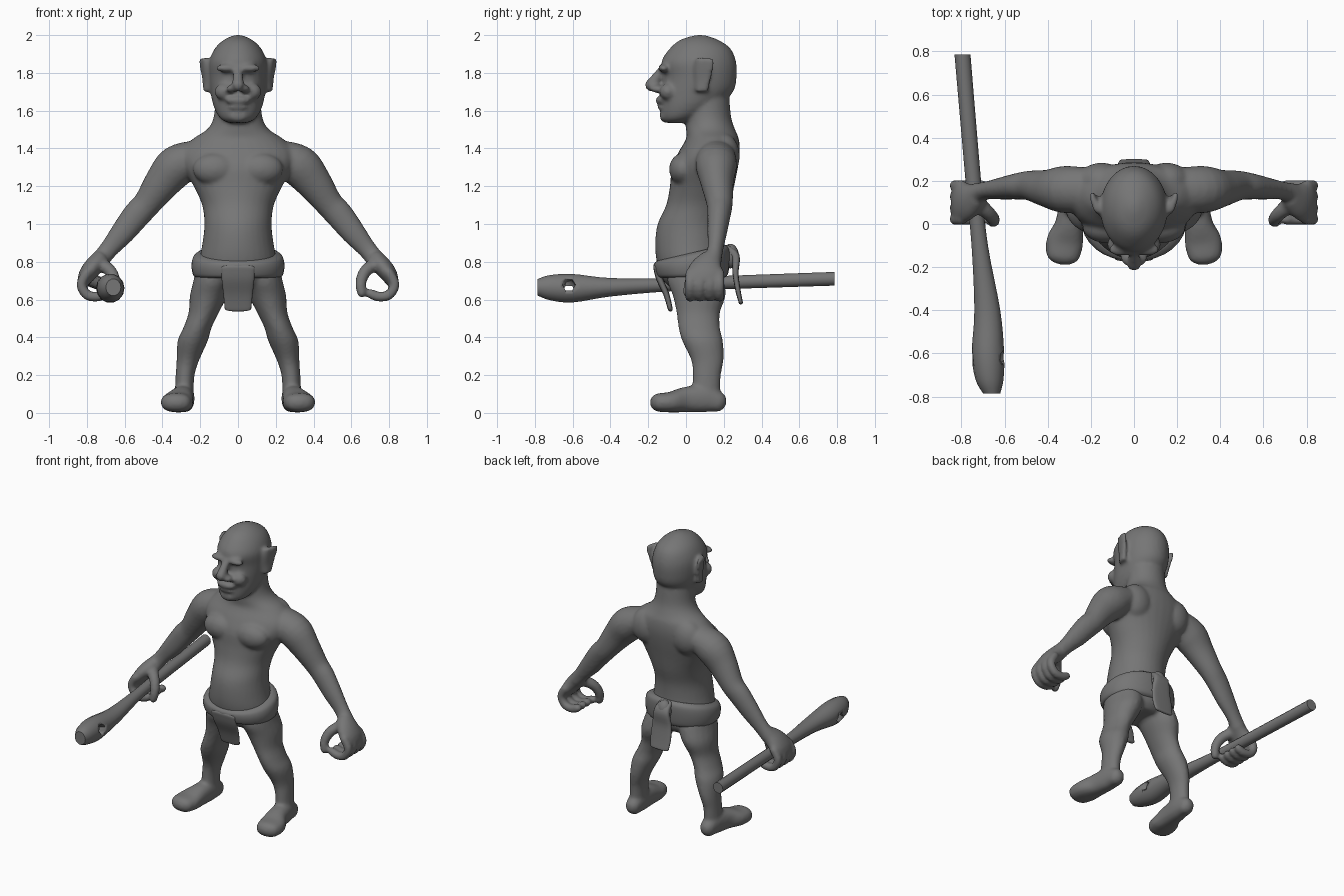
import bpy, bmesh, math
from mathutils import Vector, Matrix

if "Cube" in bpy.data.objects:
    bpy.data.objects.remove(bpy.data.objects["Cube"])

skin = bpy.data.materials.new("stone_grey")
skin.diffuse_color = (0.18, 0.18, 0.18, 1)
skin.use_nodes = True
skin.node_tree.nodes["Principled BSDF"].inputs["Base Color"].default_value = skin.diffuse_color


def spline(st, steps):
    """Catmull-Rom interpolation through the stations."""
    out = []
    for i in range(len(st) - 1):
        a, b, c, d = st[max(i - 1, 0)], st[i], st[i + 1], st[min(i + 2, len(st) - 1)]
        for k in range(steps):
            t = k / steps
            out.append([0.5 * (2 * q + (r - p) * t + (2 * p - 5 * q + 4 * r - s) * t * t
                               + (3 * q - p - 3 * r + s) * t ** 3)
                        for p, q, r, s in zip(a, b, c, d)])
    return out + [list(st[-1])]


def tube(bm, st, ref=(1, 0, 0), axis=None, rounded=False, power=1.0, n=20, steps=4):
    """Loft through stations (x, y, z, radius along ref, other radius)."""
    pts = spline(st, steps)
    rings = []
    for i, p in enumerate(pts):
        a, b = pts[max(i - 1, 0)], pts[min(i + 1, len(pts) - 1)]
        t = Vector(axis) if axis else (Vector(b[:3]) - Vector(a[:3])).normalized()
        rings.append((Vector(p[:3]), t, p[3], p[4]))
    if rounded:
        for end, sign in ((0, -1), (-1, 1)):
            c, t, ru, rv = rings[end]
            caps = [(c + t * sign * min(ru, rv) * math.sin(w), t, ru * math.cos(w), rv * math.cos(w))
                    for w in (0.4, 0.8, 1.15, 1.4)]
            rings = caps[::-1] + rings if end == 0 else rings + caps
    loops = []
    for c, t, ru, rv in rings:
        u = Vector(ref)
        u = (u - t * u.dot(t)).normalized()
        v = t.cross(u)
        loop = []
        for k in range(n):
            w = math.tau * k / n
            cu, sv = math.cos(w), math.sin(w)
            cu = math.copysign(abs(cu) ** power, cu)
            sv = math.copysign(abs(sv) ** power, sv)
            loop.append(bm.verts.new(c + u * cu * ru + v * sv * rv))
        loops.append(loop)
    for a, b in zip(loops, loops[1:]):
        for k in range(n):
            bm.faces.new((a[k], a[(k + 1) % n], b[(k + 1) % n], b[k]))
    bm.faces.new(loops[0][::-1])
    bm.faces.new(loops[-1])


def levels(bm, rows, power=1.0):
    """Stack of horizontal ovals: (z, half width, front y, back y)."""
    tube(bm, [(0, (f + b) / 2, z, w, (b - f) / 2) for z, w, f, b in rows],
         axis=(0, 0, 1), power=power, n=32)


def blob(bm, centre, radii):
    bmesh.ops.create_uvsphere(bm, u_segments=20, v_segments=12, radius=1,
                              matrix=Matrix.Translation(centre) @ Matrix.Diagonal((*radii, 1)))


def finish(bm, name, angle=60):
    bmesh.ops.recalc_face_normals(bm, faces=bm.faces)
    me = bpy.data.meshes.new(name)
    bm.to_mesh(me)
    bm.free()
    me.materials.append(skin)
    me.shade_smooth()
    me.set_sharp_from_angle(angle=math.radians(angle))
    ob = bpy.data.objects.new(name, me)
    bpy.context.scene.collection.objects.link(ob)
    return ob


body = bmesh.new()
# leg and foot
tube(body, [(.12, .04, .78, .1, .13), (.13, .05, .7, .106, .15), (.155, .07, .62, .1, .14),
            (.182, .065, .53, .08, .115), (.215, .07, .45, .075, .11), (.24, .088, .38, .08, .108),
            (.265, .113, .28, .06, .086), (.28, .11, .2, .05, .075), (.285, .105, .1, .05, .075)],
     axis=(0, 0, -1))
tube(body, [(.285, .165, .06, .05, .055), (.288, .1, .075, .058, .072), (.3, 0, .07, .066, .068),
            (.32, -.08, .057, .086, .055), (.328, -.14, .055, .08, .05)], rounded=True, power=.85)
# arm and palm
tube(body, [(.2, .16, 1.37, .1, .08), (.32, .16, 1.31, .11, .11), (.40, .165, 1.22, .088, .096),
            (.48, .178, 1.11, .07, .075), (.535, .175, 1.05, .062, .074), (.61, .165, .955, .052, .065),
            (.685, .155, .865, .042, .05), (.73, .14, .81, .05, .05)], ref=(0, 1, 0), rounded=True)
tube(body, [(.72, .135, .82, .055, .05), (.765, .11, .775, .085, .05), (.80, .1, .73, .1, .045),
            (.82, .1, .69, .095, .033)], ref=(0, 1, 0))
# curled fingers and thumb
for y in (.178, .126, .074, .022):
    tube(body, [(x, y, z, .027, .027) for x, z in
                ((.80, .74), (.83, .68), (.80, .625), (.745, .615), (.705, .63))],
         ref=(0, 1, 0), rounded=True, n=12)
tube(body, [(.73, .1, .79, .04, .035), (.675, .05, .75, .034, .034), (.65, .02, .69, .03, .03),
            (.655, .01, .635, .026, .026)], ref=(0, 1, 0), rounded=True, n=12)
# ear
tube(body, [(.163, .085, 1.70, .035, .02), (.168, .09, 1.76, .042, .016), (.178, .095, 1.83, .054, .016),
            (.186, .1, 1.88, .05, .014)], ref=(.3, 1, 0), axis=(0, 0, 1), power=.8)
# chest muscle, shoulder blade, brow, cheek, nostril
blob(body, (.12, -.015, 1.29), (.12, .075, .085))
blob(body, (.15, .2, 1.36), (.11, .085, .12))
blob(body, (.06, -.118, 1.825), (.06, .03, .022))
blob(body, (.075, -.095, 1.70), (.05, .045, .045))
blob(body, (.035, -.155, 1.715), (.026, .035, .022))
# mirror the paired parts
dup = bmesh.ops.duplicate(body, geom=body.verts[:] + body.edges[:] + body.faces[:])["geom"]
bmesh.ops.scale(body, vec=(-1, 1, 1), verts=[g for g in dup if isinstance(g, bmesh.types.BMVert)])
# torso and neck
levels(body, [(.65, .12, -.06, .16), (.70, .2, -.12, .2), (.80, .205, -.155, .21), (.90, .188, -.163, .205),
              (1.0, .178, -.15, .21), (1.1, .19, -.105, .235), (1.2, .235, -.085, .255),
              (1.3, .29, -.075, .275), (1.38, .30, -.04, .285), (1.45, .24, .0, .28),
              (1.5, .165, .0, .26), (1.56, .13, .0, .24), (1.66, .12, .0, .23)])
# head
levels(body, [(1.535, .05, -.11, 0), (1.56, .095, -.13, .07), (1.62, .128, -.135, .17), (1.7, .146, -.13, .25),
              (1.78, .154, -.118, .268), (1.86, .153, -.13, .265), (1.93, .122, -.085, .235),
              (1.975, .075, -.03, .17), (2.0, .02, .05, .1)])
# nose, upper lip, lower lip, chin
tube(body, [(0, -.115, 1.83, .022, .02), (0, -.15, 1.785, .026, .025), (0, -.183, 1.735, .034, .036)],
     rounded=True)
blob(body, (0, -.128, 1.655), (.07, .035, .024))
blob(body, (0, -.128, 1.617), (.05, .025, .012))
blob(body, (0, -.105, 1.572), (.06, .035, .036))
ob = finish(body, "body")
rem = ob.modifiers.new("skin_blend", "REMESH")
rem.mode, rem.voxel_size, rem.use_smooth_shade = "VOXEL", 0.011, True
smo = ob.modifiers.new("soften", "SMOOTH")
smo.factor, smo.iterations = 0.5, 6

# waistband, rising towards the back
bm = bmesh.new()
levels(bm, [(.715, .215, -.14, .2), (.725, .238, -.158, .222), (.76, .246, -.17, .232),
            (.79, .235, -.17, .23), (.803, .205, -.155, .21)], power=.92)
for v in bm.verts:
    v.co.z += max(0, v.co.z - .715) / .09 * .24 * (v.co.y + .16)
finish(bm, "waistband")

# cloth flaps and knot
for name, st in (
        ("front_flap", [(0, -.155, .77, .09, .018), (0, -.14, .71, .087, .018), (0, -.105, .63, .078, .016),
                        (0, -.083, .55, .07, .013)]),
        ("back_flap", [(0, .215, .87, .045, .02), (0, .262, .83, .055, .022), (0, .262, .74, .07, .016),
                       (0, .275, .65, .075, .014), (0, .29, .585, .068, .011)])):
    bm = bmesh.new()
    tube(bm, st, rounded=True, power=.6)
    finish(bm, name)
bm = bmesh.new()
blob(bm, (0, .235, .83), (.05, .045, .065))
finish(bm, "back_knot")

# club with a pierced head
bm = bmesh.new()
tube(bm, [(-.795, .785, .71, .037, .037), (-.745, .2, .69, .036, .036), (-.715, -.1, .678, .038, .036),
          (-.68, -.4, .665, .06, .05), (-.677, -.6, .66, .075, .077), (-.67, -.72, .663, .065, .068),
          (-.66, -.785, .665, .04, .045)], n=14, axis=(0, -1, 0))
club = finish(bm, "club", 40)
bm = bmesh.new()
bmesh.ops.create_cone(bm, cap_ends=True, segments=6, radius1=.035, radius2=.035, depth=.5,
                      matrix=Matrix.Translation((-.677, -.62, .66))
                      @ Matrix.Rotation(math.radians(75), 4, "Y"))
cutter = finish(bm, "hole_cutter")
cutter.hide_render = True
cutter.hide_set(True)
cut = club.modifiers.new("hole", "BOOLEAN")
cut.operation, cut.solver, cut.object = "DIFFERENCE", "EXACT", cutter
